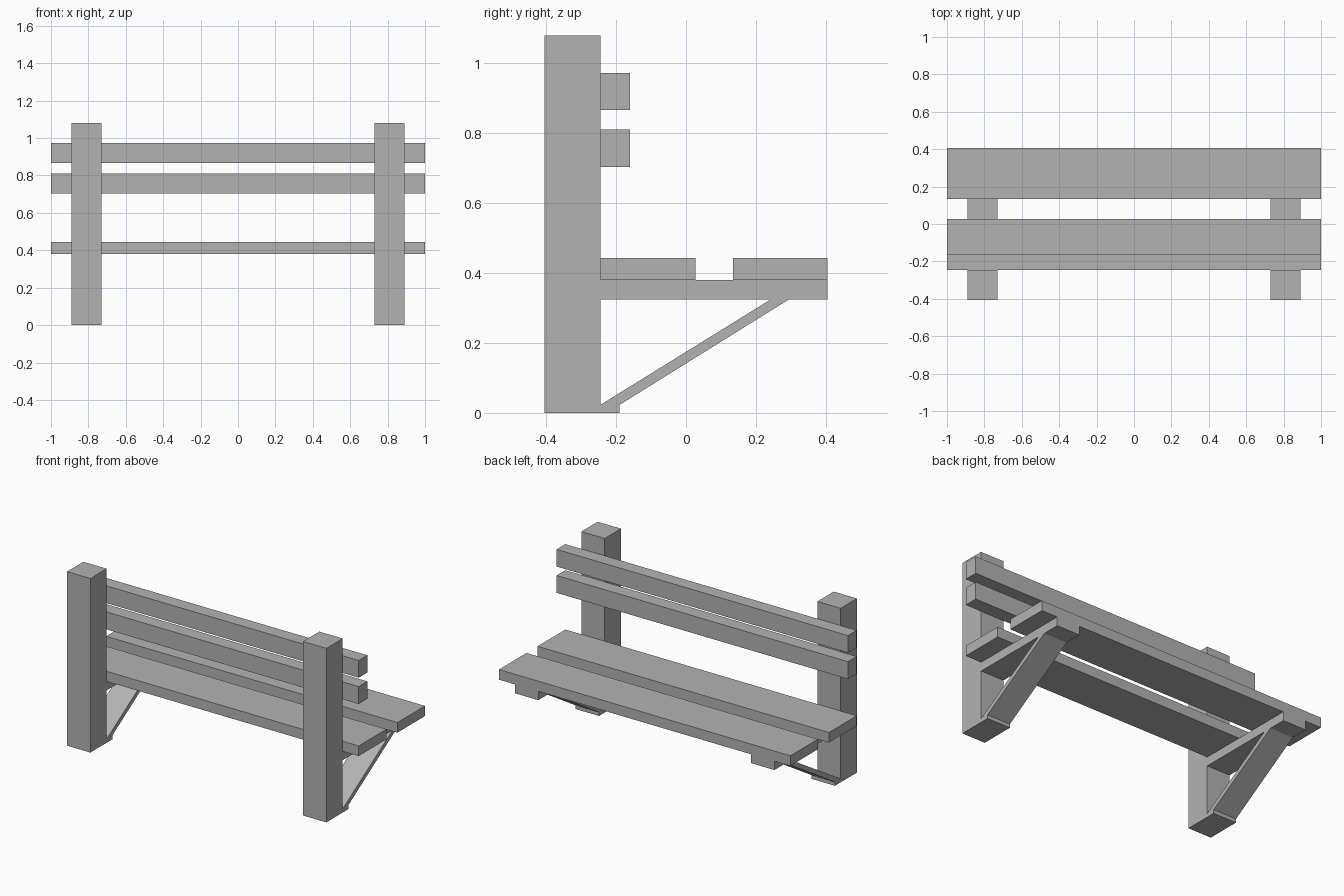
import bpy

cube = bpy.data.objects.get("Cube")
if cube:
    bpy.data.objects.remove(cube, do_unlink=True)

grey = bpy.data.materials.new("plain_grey")
grey.use_nodes = True
colour = (0.45, 0.45, 0.45, 1)
grey.diffuse_color = colour
grey.node_tree.nodes["Principled BSDF"].inputs["Base Color"].default_value = colour


def extrude_x(name, profile, x0, x1):
    """Extrude a (y, z) profile, wound counter-clockwise, from x0 to x1."""
    n = len(profile)
    verts = [(x, y, z) for x in (x0, x1) for y, z in profile]
    faces = [list(reversed(range(n))), list(range(n, n + n))]
    faces += [[i, (i + 1) % n, n + (i + 1) % n, n + i] for i in range(n)]
    mesh = bpy.data.meshes.new(name)
    mesh.from_pydata(verts, [], faces)
    mesh.materials.append(grey)
    obj = bpy.data.objects.new(name, mesh)
    bpy.context.collection.objects.link(obj)
    return obj


def rect(y0, y1, z0, z1):
    return [(y0, z0), (y1, z0), (y1, z1), (y0, z1)]


REAR, POST, TIP = -0.405, -0.245, 0.405
SUPPORT, SEAT, SEAT_TOP = 0.325, 0.38, 0.443

# Slats and seat planks run the full length
extrude_x("upper_back_slat", rect(POST, -0.16, 0.866, 0.973), -1, 1)
extrude_x("lower_back_slat", rect(POST, -0.16, 0.703, 0.811), -1, 1)
extrude_x("inner_seat_plank", rect(POST, 0.027, SEAT, SEAT_TOP), -1, 1)
extrude_x("outer_seat_plank", rect(0.135, TIP, SEAT, SEAT_TOP), -1, 1)

# Post, seat support and diagonal brace at each end
brace = [(POST, 0), (-0.19, 0), (-0.19, 0.023), (0.295, SUPPORT),
         (0.243, SUPPORT), (POST, 0.023)]
for side, x in (("left", 0.81), ("right", -0.81)):
    x0, x1 = x - 0.08, x + 0.08
    extrude_x(side + "_post", rect(REAR, POST, 0, 1.08), x0, x1)
    extrude_x(side + "_seat_support", rect(POST, TIP, SUPPORT, SEAT), x0, x1)
    extrude_x(side + "_brace", brace, x0, x1)
